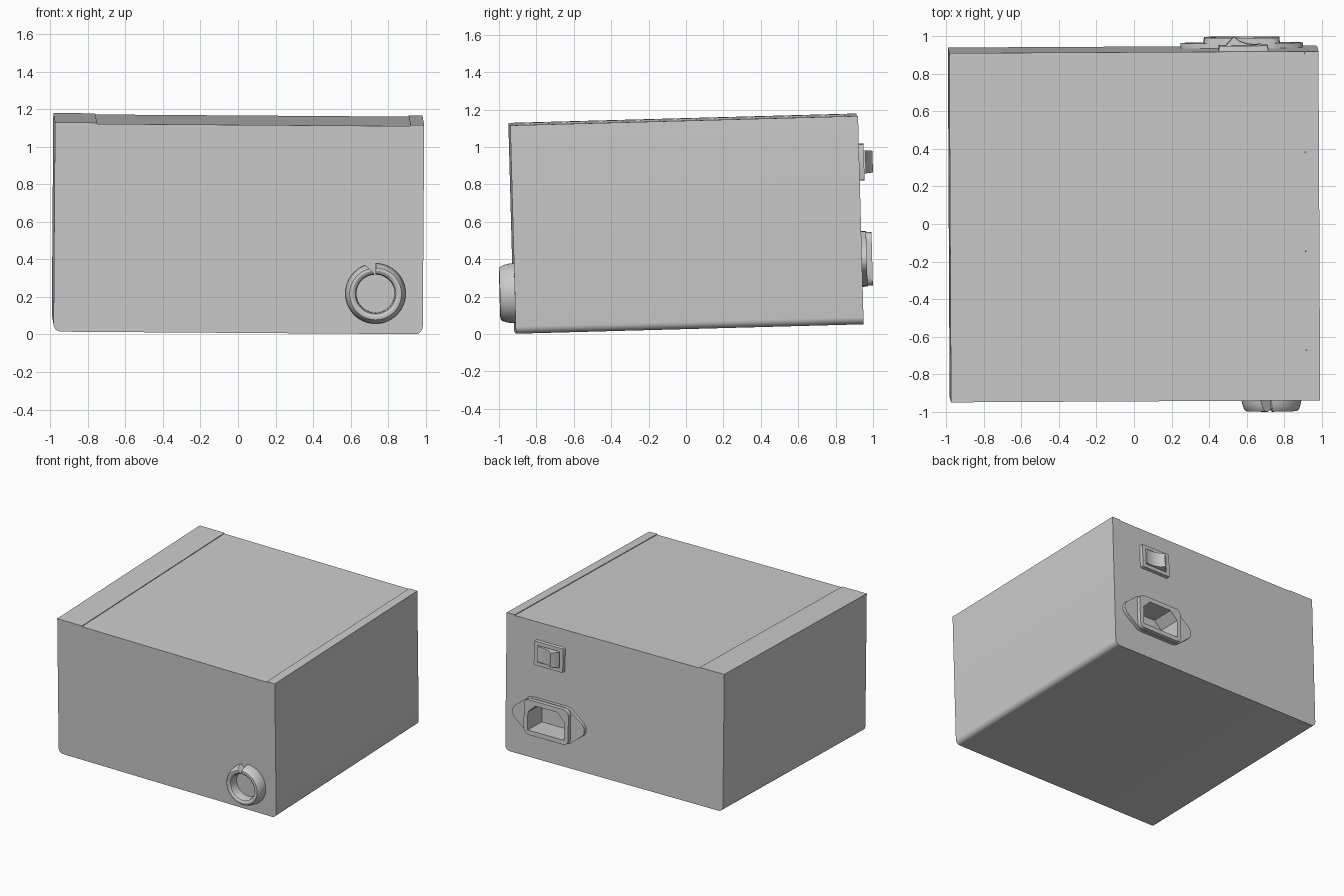
import bpy, bmesh
from math import radians, sin, cos, pi
from mathutils import Matrix

if "Cube" in bpy.data.objects:
    bpy.data.objects.remove(bpy.data.objects["Cube"])

# The whole unit sits slightly tilted; parts are built square, then tilted
TILT = (Matrix.Translation((0, 0, 0.59)) @ Matrix.Rotation(radians(0.3), 4, 'Z')
        @ Matrix.Rotation(radians(0.4), 4, 'Y') @ Matrix.Rotation(radians(1.55), 4, 'X'))
parts = []


def finish(name, bm):
    bmesh.ops.recalc_face_normals(bm, faces=bm.faces[:])
    me = bpy.data.meshes.new(name)
    bm.to_mesh(me)
    bm.free()
    ob = bpy.data.objects.new(name, me)
    bpy.context.collection.objects.link(ob)
    parts.append(ob)
    return ob


def prism(name, pts, y0, y1, at=(0, 0), scale_end=1.0):
    """Extrude an x-z outline from y0 to y1."""
    bm = bmesh.new()
    a = [bm.verts.new((at[0] + x, y0, at[1] + z)) for x, z in pts]
    b = [bm.verts.new((at[0] + x * scale_end, y1, at[1] + z * scale_end)) for x, z in pts]
    bm.faces.new(a)
    bm.faces.new(b)
    n = len(a)
    for i in range(n):
        j = (i + 1) % n
        bm.faces.new((a[i], a[j], b[j], b[i]))
    return finish(name, bm)


def rounded(w, h, r, steps=4):
    """Rectangle outline with half sizes w, h and corner radius r."""
    pts = []
    for k, (sx, sz) in enumerate(((1, 1), (-1, 1), (-1, -1), (1, -1))):
        for i in range(steps + 1):
            t = (k + i / steps) * pi / 2
            pts.append((sx * (w - r) + r * cos(t), sz * (h - r) + r * sin(t)))
    return pts


def cut(ob, cutter):
    m = ob.modifiers.new("cut", 'BOOLEAN')
    m.operation, m.solver, m.object = 'DIFFERENCE', 'EXACT', cutter
    bpy.context.view_layer.objects.active = ob
    bpy.ops.object.modifier_apply(modifier=m.name)


def discard(ob):
    parts.remove(ob)
    bpy.data.objects.remove(ob)


# Case: rounded bottom edges, raised folded strips along both top edges
W, H, D, R, STEP = 0.983, 0.557, 0.93, 0.04, 0.006
outline = [(W, H), (0.91, H), (0.91, H - STEP), (-0.76, H - STEP), (-0.76, H), (-W, H)]
outline += [(-W + R - R * cos(t), -H + R - R * sin(t)) for t in [i * pi / 12 for i in range(7)]]
outline += [(W - R + R * sin(t), -H + R - R * cos(t)) for t in [i * pi / 12 for i in range(7)]]
case = prism("case", outline, -D, D)

# Power inlet: eared flange, shroud and a keyed socket recess
INLET = (0.58, -0.21)
quarter = [(0.15, 0.148), (0.19, 0.14), (0.285, 0.065), (0.31, 0.045), (0.325, 0.015)]
ear = quarter[::-1]
flange_pts = (ear + [(-x, z) for x, z in quarter]
              + [(-x, -z) for x, z in ear] + [(x, -z) for x, z in quarter])
flange = prism("inlet_flange", flange_pts, 0.92, 0.957, INLET)
shroud = prism("inlet_shroud", rounded(0.205, 0.145, 0.045), 0.92, 0.986, INLET, 0.98)
socket_pts = [(-0.165, -0.105), (0.165, -0.105), (0.165, 0.04),
              (0.10, 0.105), (-0.10, 0.105), (-0.165, 0.04)]
cutter = prism("socket_cutter", socket_pts, 0.80, 1.1, INLET)
for ob in (case, flange, shroud):
    cut(ob, cutter)
discard(cutter)

# Switch: bezel frame and rocker
SWITCH = (0.585, 0.308)
bezel = prism("switch_bezel", rounded(0.135, 0.1, 0.012, 2), 0.92, 0.957, SWITCH, 0.97)
cutter = prism("bezel_cutter", rounded(0.1, 0.068, 0.004, 1), 0.935, 1.1, SWITCH)
cut(bezel, cutter)
discard(cutter)

bm = bmesh.new()
profile = [(-0.096, 0.93), (-0.088, 0.965), (-0.05, 1.004), (-0.02, 0.980),
           (0.02, 0.966), (0.06, 0.962), (0.096, 0.966), (0.096, 0.93)]
sides = [[bm.verts.new((SWITCH[0] + x, y, SWITCH[1] + s * (0.064 - 0.08 * (y - 0.93))))
          for x, y in profile] for s in (-1, 1)]
for s in sides:
    bm.faces.new(s)
for i in range(len(profile)):
    j = (i + 1) % len(profile)
    bm.faces.new((sides[0][i], sides[0][j], sides[1][j], sides[1][i]))
finish("switch_rocker", bm)

# Cable grommet: domed ring with a wedge-shaped slit at the top
bm = bmesh.new()
ring = [(0.102, -0.91), (0.102, -0.985), (0.108, -1.001), (0.123, -1.010), (0.138, -1.009),
        (0.147, -0.998), (0.155, -0.975), (0.160, -0.95), (0.162, -0.91)]
SEG = 48
rows = []
for i in range(SEG + 1):
    row = []
    for r, y in ring:
        start = 90 + 2 + 19 * (r - 0.1) / 0.06
        a = radians(start + (450 - start) * i / SEG)
        row.append(bm.verts.new((0.73 + r * cos(a), y, -0.342 + r * sin(a))))
    rows.append(row)
n = len(ring)
for p, q in zip(rows, rows[1:]):
    for k in range(n):
        m = (k + 1) % n
        bm.faces.new((p[k], p[m], q[m], q[k]))
bm.faces.new(rows[0])
bm.faces.new(rows[-1])
finish("cable_grommet", bm)

# Smooth the curved surfaces and tilt everything together
for ob in parts:
    bpy.ops.object.select_all(action='DESELECT')
    ob.select_set(True)
    bpy.context.view_layer.objects.active = ob
    bpy.ops.object.shade_smooth_by_angle(angle=radians(32))
    ob.matrix_world = TILT
